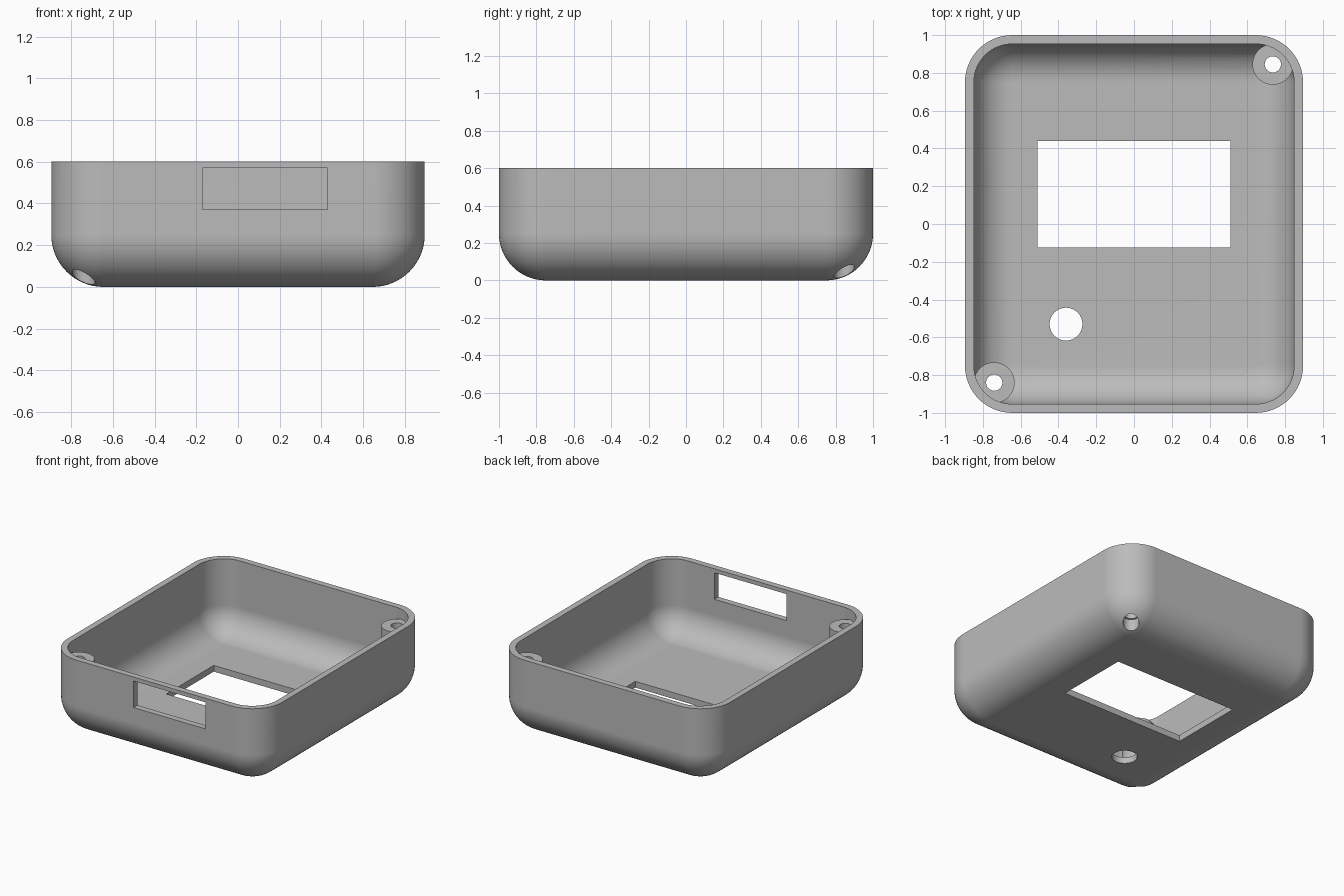
import bpy, bmesh, math

if "Cube" in bpy.data.objects:
    bpy.data.objects.remove(bpy.data.objects["Cube"])

HX, HY, HEIGHT = 0.895, 1.0, 0.6      # half width, half depth, wall height
R_OUT, WALL = 0.25, 0.047             # outer edge radius, shell thickness
CX, CY = HX - R_OUT, HY - R_OUT       # centres of the rounded corners
STEPS = 16                            # segments per quarter arc

plastic = bpy.data.materials.new("grey plastic")
plastic.diffuse_color = (0.5, 0.5, 0.5, 1)
plastic.use_nodes = True
plastic.node_tree.nodes["Principled BSDF"].inputs["Base Color"].default_value = plastic.diffuse_color


def finish(name, bm):
    bmesh.ops.recalc_face_normals(bm, faces=bm.faces)
    mesh = bpy.data.meshes.new(name)
    bm.to_mesh(mesh)
    bm.free()
    obj = bpy.data.objects.new(name, mesh)
    bpy.context.collection.objects.link(obj)
    mesh.materials.append(plastic)
    return obj


def tub(name, r, top):
    """Solid rounded block: round corners and a rounded bottom edge of radius r."""
    levels = [(r * math.sin(t), R_OUT - r * math.cos(t))
              for t in (i * math.pi / 2 / STEPS for i in range(STEPS + 1))]
    levels.append((r, top))
    bm = bmesh.new()
    rings = []
    for rad, z in levels:
        ring = []
        for q, (sx, sy) in enumerate(((1, 1), (-1, 1), (-1, -1), (1, -1))):
            for i in range(STEPS + 1):
                a = (q + i / STEPS) * math.pi / 2
                ring.append(bm.verts.new((sx * CX + rad * math.cos(a),
                                          sy * CY + rad * math.sin(a), z)))
        rings.append(ring)
    n = len(rings[0])
    for lo, hi in zip(rings, rings[1:]):
        for i in range(n):
            j = (i + 1) % n
            bm.faces.new((lo[i], lo[j], hi[j], hi[i]))
    bm.faces.new(rings[0])
    bm.faces.new(rings[-1])
    bmesh.ops.remove_doubles(bm, verts=bm.verts, dist=1e-5)
    return finish(name, bm)


def cylinder(name, x, y, r, z0, z1):
    bm = bmesh.new()
    bmesh.ops.create_cone(bm, cap_ends=True, segments=40, radius1=r, radius2=r, depth=z1 - z0)
    bmesh.ops.translate(bm, verts=bm.verts, vec=(x, y, (z0 + z1) / 2))
    return finish(name, bm)


def box(name, x0, x1, y0, y1, z0, z1):
    bm = bmesh.new()
    bmesh.ops.create_cube(bm, size=1)
    for v in bm.verts:
        v.co = ((x0 + x1) / 2 + v.co.x * (x1 - x0),
                (y0 + y1) / 2 + v.co.y * (y1 - y0),
                (z0 + z1) / 2 + v.co.z * (z1 - z0))
    return finish(name, bm)


def cut(target, cutter):
    """Subtract the cutter from the target and remove the cutter."""
    mod = target.modifiers.new("cut", 'BOOLEAN')
    mod.operation, mod.solver, mod.object = 'DIFFERENCE', 'EXACT', cutter
    bpy.context.view_layer.objects.active = target
    bpy.ops.object.modifier_apply(modifier=mod.name)
    bpy.data.objects.remove(cutter)


# Outer body, and a cavity that leaves two screw posts standing in the corners
case = tub("case_shell", R_OUT, HEIGHT)
cavity = tub("cavity", R_OUT - WALL, HEIGHT + 0.1)
posts = ((-0.74, -0.84), (0.735, 0.845))
for x, y in posts:
    cut(cavity, cylinder("screw_post", x, y, 0.108, -0.1, 0.525))
cut(case, cavity)

# Screw bores with a wider recess underneath
for x, y in posts:
    cut(case, cylinder("screw_bore", x, y, 0.043, -0.1, 0.7))
    cut(case, cylinder("screw_recess", x, y, 0.055, -0.1, 0.1))

# Display window and button hole in the floor, connector slot in the front wall
cut(case, box("display_window", -0.51, 0.51, -0.125, 0.44, -0.1, 0.15))
cut(case, cylinder("button_hole", -0.36, -0.53, 0.087, -0.1, 0.15))
cut(case, box("connector_slot", -0.17, 0.43, -1.1, -0.9, 0.37, 0.57))

# Smooth fillets, crisp rims
bpy.ops.object.select_all(action='DESELECT')
case.select_set(True)
bpy.context.view_layer.objects.active = case
bpy.ops.object.shade_smooth_by_angle(angle=math.radians(30))
weighted = case.modifiers.new("flat_panels", 'WEIGHTED_NORMAL')
weighted.keep_sharp = True
